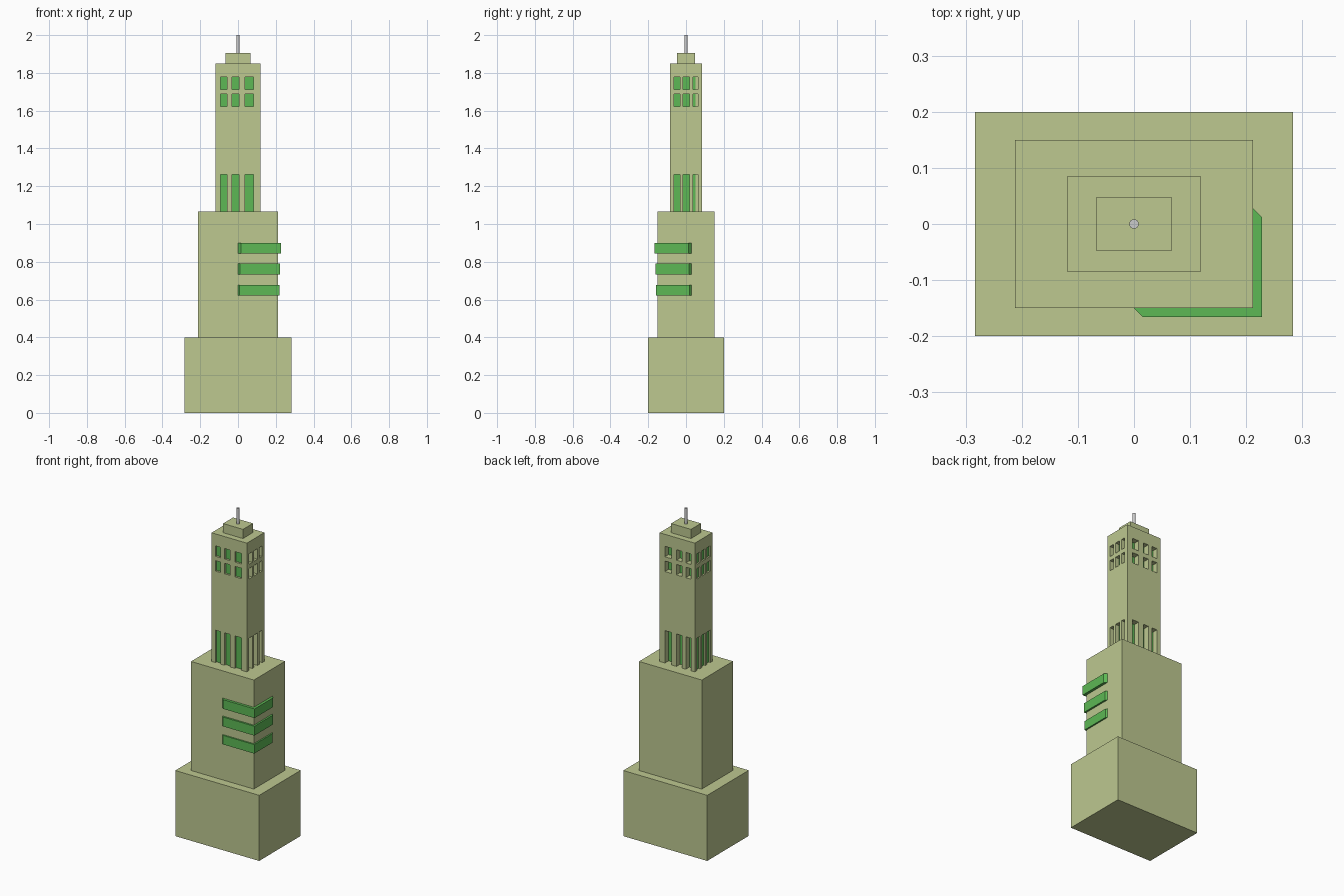
import bpy, bmesh

if "Cube" in bpy.data.objects:
    bpy.data.objects.remove(bpy.data.objects["Cube"])


def material(name, rgb):
    m = bpy.data.materials.new(name)
    m.diffuse_color = (*rgb, 1)
    m.use_nodes = True
    m.node_tree.nodes["Principled BSDF"].inputs["Base Color"].default_value = m.diffuse_color
    return m


STONE = material("stone", (0.51, 0.58, 0.28))
GREEN = material("green", (0.11, 0.48, 0.09))


def finish(name, bm, mat=None):
    bmesh.ops.recalc_face_normals(bm, faces=bm.faces)
    me = bpy.data.meshes.new(name)
    bm.to_mesh(me)
    bm.free()
    ob = bpy.data.objects.new(name, me)
    bpy.context.collection.objects.link(ob)
    if mat:
        me.materials.append(mat)
    return ob


def add_box(bm, x, y, z):
    verts = bmesh.ops.create_cube(bm, size=1)["verts"]
    for v in verts:
        v.co = [r[0] if c < 0 else r[1] for c, r in zip(v.co, (x, y, z))]


def box(name, x, y, z, mat):
    bm = bmesh.new()
    add_box(bm, x, y, z)
    return finish(name, bm, mat)


# Stepped tiers
TX, TY = 0.119, 0.085
tiers = {}
for name, hx, hy, z in (("base", 0.283, 0.2, (0, 0.4)),
                        ("middle_tier", 0.212, 0.15, (0.4, 1.065)),
                        ("tower", TX, TY, (1.065, 1.85)),
                        ("roof_cap", 0.067, 0.048, (1.85, 1.906))):
    tiers[name] = box(name, (-hx, hx), (-hy, hy), z, STONE)

# Window recesses, with a green core showing behind them
FRONT, BACK, LEFT, RIGHT = 0.012, 0.035, 0.010, 0.027
E = 0.002
rows = ((1.05, 1.263), (1.623, 1.687), (1.713, 1.777))
cols_x = ((-0.093, -0.058), (-0.031, 0.005), (0.038, 0.083))
cols_y = ((-0.064, -0.032), (-0.016, 0.018), (0.037, 0.063))
bm = bmesh.new()
for z in rows:
    for x in cols_x:
        add_box(bm, x, (-TY - 0.05, -TY + FRONT + E), z)
        add_box(bm, x, (TY - BACK - E, TY + 0.05), z)
    for y in cols_y:
        add_box(bm, (-TX - 0.05, -TX + LEFT + E), y, z)
        add_box(bm, (TX - RIGHT - E, TX + 0.05), y, z)
cutter = finish("window_cutter", bm)
cutter.hide_render = True
cutter.hide_set(True)
cut = tiers["tower"].modifiers.new("windows", "BOOLEAN")
cut.operation = "DIFFERENCE"
cut.solver = "EXACT"
cut.object = cutter

box("window_core", (-TX + LEFT, TX - RIGHT), (-TY + FRONT, TY - BACK),
    (1.065, 1.82), GREEN)

# Wrap-around corner ledges with mitred ends
for i, (z0, z1, d) in enumerate(((0.843, 0.899, 0.016),
                                 (0.733, 0.79, 0.011),
                                 (0.622, 0.677, 0.009))):
    x, y = 0.212, -0.15
    outline = ((0, y), (d, y - d), (x + d, y - d), (x + d, 0.028 - d),
               (x, 0.028), (x, y))
    bm = bmesh.new()
    face = bm.faces.new([bm.verts.new((px, py, z0)) for px, py in outline])
    top = bmesh.ops.extrude_face_region(bm, geom=[face])["geom"]
    bmesh.ops.translate(bm, vec=(0, 0, z1 - z0),
                        verts=[g for g in top if isinstance(g, bmesh.types.BMVert)])
    if not face.is_valid or len(bm.faces) < 8:
        bmesh.ops.holes_fill(bm, edges=bm.edges, sides=0)
    finish(f"corner_ledge_{i + 1}", bm, GREEN)

# Roof antenna
bpy.ops.mesh.primitive_cylinder_add(vertices=24, radius=0.0085, depth=0.094,
                                    location=(0, 0, 1.953))
bpy.context.object.name = "antenna"
bpy.ops.object.shade_smooth_by_angle()
